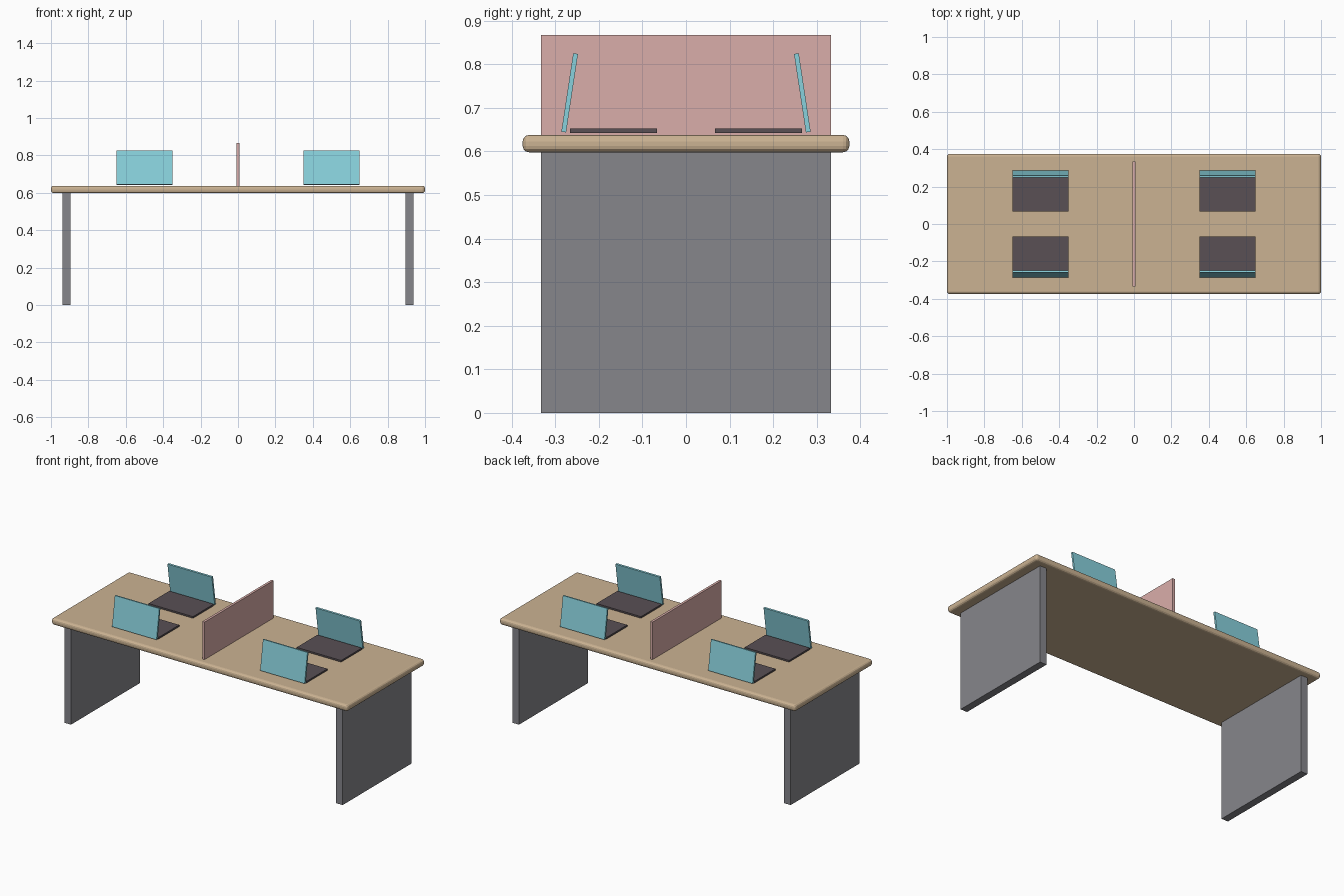
import bpy
from math import radians

if "Cube" in bpy.data.objects:
    bpy.data.objects.remove(bpy.data.objects["Cube"])


def material(name, rgb):
    m = bpy.data.materials.new(name)
    m.diffuse_color = (*rgb, 1)
    m.use_nodes = True
    m.node_tree.nodes["Principled BSDF"].inputs["Base Color"].default_value = m.diffuse_color
    return m


def box(name, center, size, mat, tilt=0):
    bpy.ops.mesh.primitive_cube_add(size=1, location=center)
    ob = bpy.context.object
    ob.name = name
    ob.scale = size
    bpy.ops.object.transform_apply(location=False, rotation=False, scale=True)
    ob.rotation_euler.x = tilt
    ob.data.materials.append(mat)
    return ob


wood = material("wood", (0.60, 0.45, 0.29))
steel = material("steel", (0.24, 0.24, 0.26))
fabric = material("fabric", (0.70, 0.42, 0.40))
casing = material("casing", (0.10, 0.08, 0.09))
glass = material("glass", (0.25, 0.64, 0.72))

# Tabletop with rounded rim
top = box("tabletop", (0, 0, 0.618), (2, 0.75, 0.04), wood)
bevel = top.modifiers.new("rounded_rim", 'BEVEL')
bevel.width = 0.015
bevel.segments = 3

# Slab legs at both ends
for side, sx in (("left", -1), ("right", 1)):
    box(f"{side}_leg", (sx * 0.917, 0, 0.3), (0.045, 0.666, 0.6), steel)

# Central divider panel
box("divider", (0, 0, 0.752), (0.015, 0.666, 0.23), fabric)

# Four laptops, screens on the outer long sides leaning inward
for side, sx in (("left", -1), ("right", 1)):
    for row, sy in (("front", -1), ("back", 1)):
        box(f"{row}_{side}_laptop_base", (sx * 0.5, sy * 0.166, 0.6475),
            (0.3, 0.2, 0.01), casing)
        box(f"{row}_{side}_laptop_screen", (sx * 0.5, sy * 0.267, 0.7345),
            (0.3, 0.011, 0.182), glass, tilt=sy * radians(8.6))
